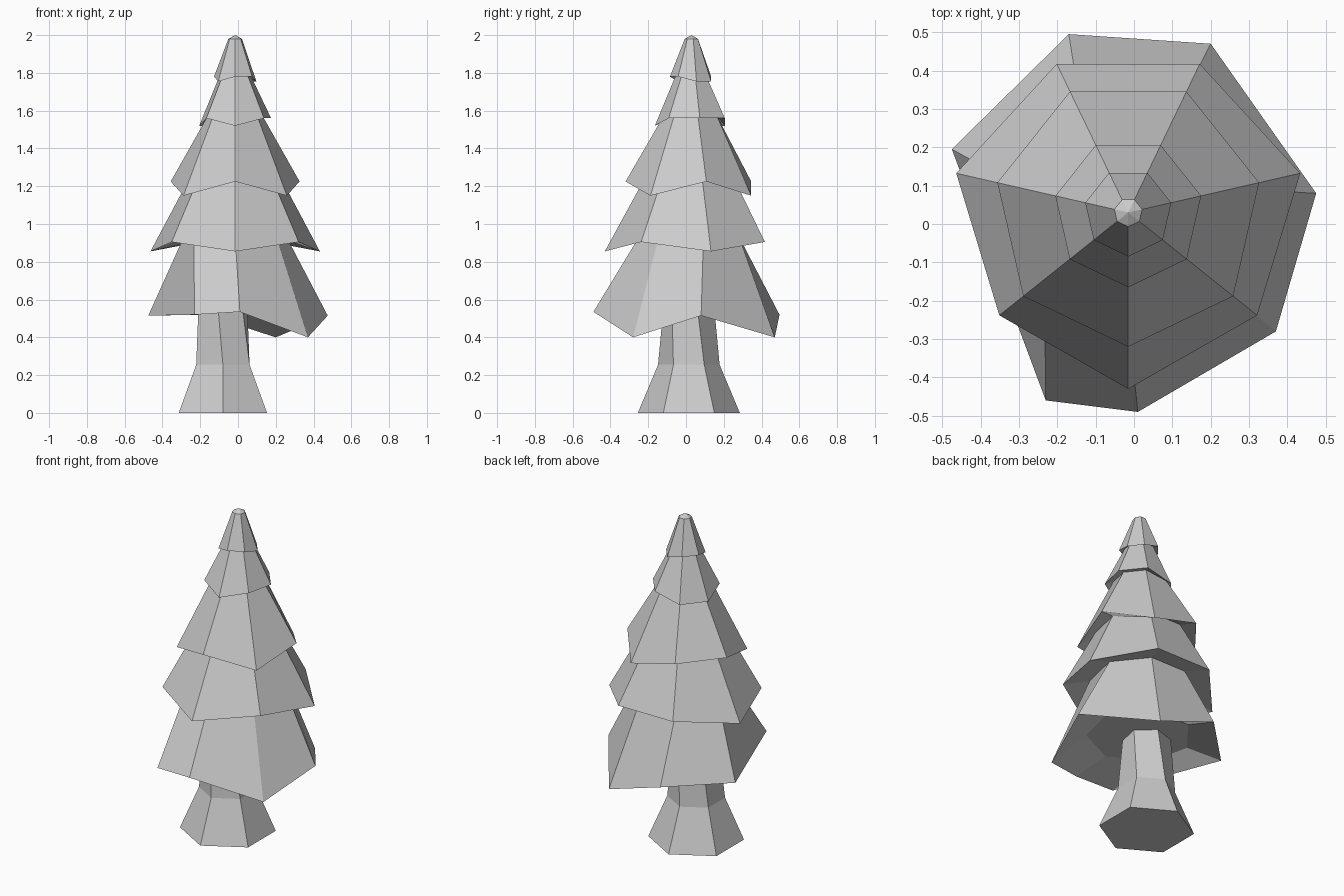
import bpy, bmesh
from math import sin, cos, radians, pi

if "Cube" in bpy.data.objects:
    bpy.data.objects.remove(bpy.data.objects["Cube"])

AX, AY, N = -0.015, 0.03, 7   # foliage axis and side count


def loft(name, rings, apex=None):
    """Bridge stacked rings; close the bottom with a face, the top with a face or apex."""
    bm = bmesh.new()
    loops = [[bm.verts.new(p) for p in ring] for ring in rings]
    n = len(loops[0])
    for a, b in zip(loops, loops[1:]):
        for i in range(n):
            j = (i + 1) % n
            bm.faces.new((a[i], a[j], b[j], b[i]))
    bm.faces.new(loops[0][::-1])
    if apex:
        tip = bm.verts.new(apex)
        for i in range(n):
            bm.faces.new((loops[-1][i], loops[-1][(i + 1) % n], tip))
    else:
        bm.faces.new(loops[-1])
    bmesh.ops.recalc_face_normals(bm, faces=bm.faces)
    mesh = bpy.data.meshes.new(name)
    bm.to_mesh(mesh)
    bm.free()
    obj = bpy.data.objects.new(name, mesh)
    bpy.context.collection.objects.link(obj)
    return obj


def ring(cx, cy, n, start, radii, heights):
    """Ring of n points; radius and height may be one value or one per point."""
    rs = radii if isinstance(radii, list) else [radii] * n
    zs = heights if isinstance(heights, list) else [heights] * n
    return [(cx + rs[i] * cos(radians(start) + 2 * pi * i / n),
             cy + rs[i] * sin(radians(start) + 2 * pi * i / n), zs[i]) for i in range(n)]


def branch_ring(radii, heights):
    return ring(AX, AY, N, -90, radii, heights)


# Trunk: flared hexagon, slightly twisted towards the top
loft("trunk", [ring(-0.08, 0.015, 6, start, r, z)
               for start, r, z in ((-90, 0.27, 0), (-90, 0.163, 0.255), (-102, 0.135, 0.585))])

# Foliage: lopsided lowest rim, then zigzag rims, starting at the front corner
low_rim = [(0.01, -0.49, 0.535), (0.37, -0.28, 0.40), (0.475, 0.08, 0.515), (0.2, 0.47, 0.40),
           (-0.17, 0.495, 0.52), (-0.475, 0.195, 0.515), (-0.23, -0.46, 0.52)]
tiers = [branch_ring(0.30, 0.58), low_rim, branch_ring(0.28, 0.93)]

# rim radii (low, high corner), rim heights, zigzag pattern, then top radius and height
for r_lo, r_hi, z_lo, z_hi, pattern, r_top, z_top in (
        (0.46, 0.43, 0.855, 0.905, "0101101", 0.25, 1.24),
        (0.35, 0.35, 1.15, 1.225, "1010110", 0.15, 1.57),
        (0.195, 0.195, 1.52, 1.56, "0111001", 0.085, 1.785),
        (0.115, 0.115, 1.755, 1.78, "1100110", 0.037, 1.98)):
    high = [c == "1" for c in pattern]
    tiers.append(branch_ring([r_hi if h else r_lo for h in high],
                             [z_hi if h else z_lo for h in high]))
    tiers.append(branch_ring(r_top, z_top))

loft("foliage", tiers, apex=(AX, AY, 2.0))
